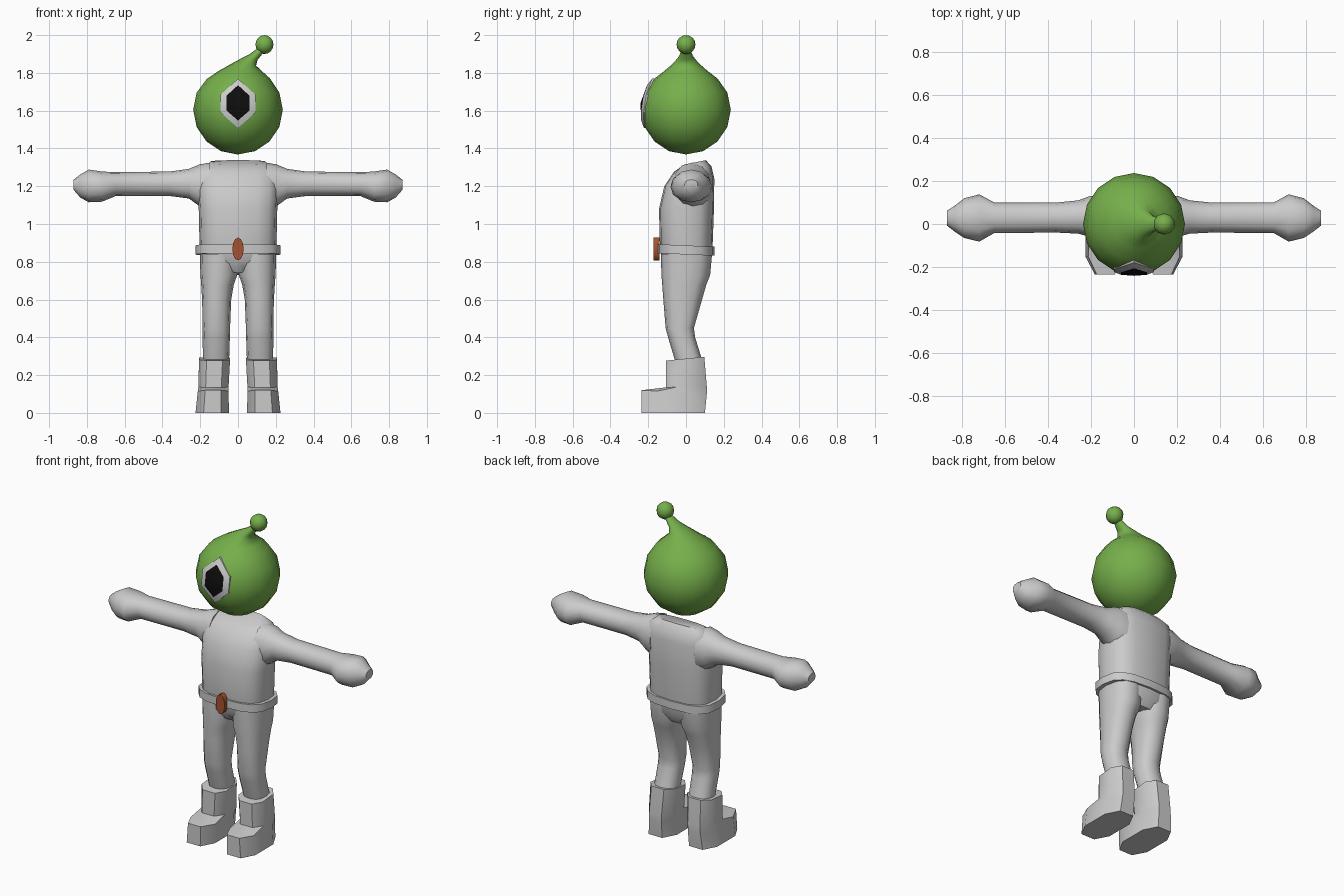
import bpy, bmesh, math
from mathutils import Vector

if "Cube" in bpy.data.objects:
    bpy.data.objects.remove(bpy.data.objects["Cube"])


def material(name, rgb):
    m = bpy.data.materials.new(name)
    m.diffuse_color = (*rgb, 1)
    m.use_nodes = True
    m.node_tree.nodes["Principled BSDF"].inputs["Base Color"].default_value = m.diffuse_color
    return m


SUIT = material("suit grey", (0.60, 0.60, 0.60))
GREEN = material("skin green", (0.18, 0.43, 0.07))
WHITE = material("eye white", (0.60, 0.60, 0.60))
BLACK = material("pupil black", (0.004, 0.004, 0.004))
RUST = material("buckle rust", (0.38, 0.085, 0.028))


def finish(bm, name, mats, angle=40):
    bmesh.ops.remove_doubles(bm, verts=bm.verts, dist=0.0015)
    bmesh.ops.recalc_face_normals(bm, faces=bm.faces)
    me = bpy.data.meshes.new(name)
    bm.to_mesh(me)
    bm.free()
    ob = bpy.data.objects.new(name, me)
    bpy.context.collection.objects.link(ob)
    for m in mats:
        me.materials.append(m)
    bpy.ops.object.select_all(action='DESELECT')
    ob.select_set(True)
    bpy.context.view_layer.objects.active = ob
    bpy.ops.object.shade_smooth_by_angle(angle=math.radians(angle))
    return ob


def ring(a, b, h, n=12, power=1.0):
    """Closed section through opposite points a and b, with half width vector h."""
    a, b, h = Vector(a), Vector(b), Vector(h)
    c, u = (a + b) / 2, (b - a) / 2
    def sp(v):
        return math.copysign(abs(v) ** power, v)
    pts = []
    for i in range(n):
        t = 2 * math.pi * (i + 0.5 * (n == 8)) / n
        k = 1 / math.cos(math.pi / n) if n == 8 else 1
        pts.append(c + u * sp(min(1, max(-1, k * math.cos(t))))
                   + h * sp(min(1, max(-1, k * math.sin(t)))))
    return pts


def loft(name, rings, mat, angle=40):
    bm = bmesh.new()
    loops = [[bm.verts.new(p) for p in r] for r in rings]
    n = len(loops[0])
    for lo, hi in zip(loops, loops[1:]):
        for i in range(n):
            j = (i + 1) % n
            bm.faces.new((lo[i], lo[j], hi[j], hi[i]))
    bm.faces.new(loops[0])
    bm.faces.new(loops[-1])
    return finish(bm, name, [mat], angle)


# Head: round below, drawn out into a bent stalk above
R, HZ = 0.237, 1.605
head = []
for lat in (-89.9, -67.5, -45, -22.5, 0, 22.5):
    r, z = R * math.cos(math.radians(lat)), HZ + R * math.sin(math.radians(lat))
    head.append(ring((-r, 0, z), (r, 0, z), (0, r, 0), 16))
for xl, zl, xr, zr, ry in ((-0.165, 1.768, 0.168, 1.772, 0.167),
                           (-0.10, 1.812, 0.128, 1.808, 0.115),
                           (-0.005, 1.865, 0.096, 1.838, 0.067),
                           (0.06, 1.898, 0.103, 1.868, 0.040),
                           (0.11, 1.935, 0.138, 1.912, 0.022)):
    head.append(ring((xl, 0, zl), (xr, 0, zr), (0, ry, 0), 16))
loft("head", head, GREEN, 60)

# Ball on the stalk
bm = bmesh.new()
bmesh.ops.create_uvsphere(bm, u_segments=10, v_segments=8, radius=0.05)
bmesh.ops.translate(bm, verts=bm.verts, vec=(0.14, 0, 1.95))
finish(bm, "stalk_ball", [GREEN], 60)

# Eye: curved six sided plate, black inside and white around
bm = bmesh.new()


def eye_loop(w, top, hi, lo, bottom, rad):
    pts = ((0, top), (w, hi), (w, lo), (0, bottom), (-w, lo), (-w, hi))
    return [bm.verts.new((x, -math.sqrt(rad ** 2 - x * x - (z - HZ) ** 2), z)) for x, z in pts]


skirt = eye_loop(0.092, 1.769, 1.685, 1.59, 1.508, 0.226)
outer = eye_loop(0.092, 1.769, 1.685, 1.59, 1.508, 0.243)
inner = eye_loop(0.06, 1.735, 1.68, 1.60, 1.548, 0.244)
mid = bm.verts.new((0, -0.241, 1.64))
for i in range(6):
    j = (i + 1) % 6
    bm.faces.new((skirt[i], skirt[j], outer[j], outer[i]))
    bm.faces.new((outer[i], outer[j], inner[j], inner[i]))
    bm.faces.new((inner[i], inner[j], mid)).material_index = 1
finish(bm, "eye", [WHITE, BLACK])

# Torso and hips: front height, back height, half width, front y, back y
torso = ((0.745, 0.73, 0.13, -0.09, 0.10), (0.80, 0.78, 0.19, -0.125, 0.13),
         (0.87, 0.86, 0.203, -0.138, 0.14), (1.08, 1.08, 0.208, -0.143, 0.148),
         (1.20, 1.24, 0.215, -0.115, 0.15), (1.275, 1.305, 0.20, -0.065, 0.135),
         (1.315, 1.338, 0.15, -0.01, 0.105))
loft("torso", [ring((0, y0, zf), (0, y1, zb), (w, 0, 0), 16, 0.7)
               for zf, zb, w, y0, y1 in torso], SUIT, 50)

# Belt
loft("belt", [ring((0, -0.15, zf), (0, 0.15, zb), (0.225, 0, 0), 16, 0.7)
              for zf, zb in ((0.845, 0.832), (0.893, 0.88))], SUIT)

# Buckle: tall eight sided plate
loft("buckle", [ring((0, y, 0.808), (0, y, 0.928), (0.03, 0, 0), 12)
                for y in (-0.172, -0.14)], RUST)

for s, side in ((1, "left"), (-1, "right")):
    # Arm and mitten: x, y range, z range
    arm = ((0.15, -0.07, 0.135, 1.07, 1.325), (0.205, -0.06, 0.13, 1.095, 1.315),
           (0.26, -0.045, 0.11, 1.135, 1.292), (0.36, -0.04, 0.10, 1.148, 1.278),
           (0.65, -0.042, 0.10, 1.147, 1.274), (0.72, -0.082, 0.138, 1.118, 1.278),
           (0.79, -0.065, 0.12, 1.115, 1.288), (0.835, -0.035, 0.085, 1.14, 1.262),
           (0.87, -0.008, 0.062, 1.18, 1.235))
    loft(side + "_arm", [ring((s * x, (y0 + y1) / 2, z0), (s * x, (y0 + y1) / 2, z1),
                              (0, (y1 - y0) / 2, 0), 12, 0.9)
                         for x, y0, y1, z0, z1 in arm], SUIT, 50)

    # Leg: height, inner x, outer x, front y, back y
    leg = ((0.84, 0.002, 0.202, -0.133, 0.138), (0.73, 0.004, 0.199, -0.13, 0.128),
           (0.68, 0.022, 0.195, -0.126, 0.108), (0.60, 0.036, 0.19, -0.12, 0.085),
           (0.45, 0.042, 0.187, -0.108, 0.042), (0.40, 0.043, 0.187, -0.095, 0.048),
           (0.25, 0.048, 0.186, -0.05, 0.095))
    loft(side + "_leg", [ring((s * (a + b) / 2, y0, z), (s * (a + b) / 2, y1, z),
                              ((b - a) / 2, 0, 0), 12, 0.85)
                         for z, a, b, y0, y1 in leg], SUIT, 50)

    # Boot: front height, back height, inner x, outer x, front y, back y
    boot = ((0, 0, 0.048, 0.225, -0.235, 0.10), (0.12, 0.10, 0.05, 0.213, -0.235, 0.11),
            (0.135, 0.14, 0.05, 0.21, -0.105, 0.11), (0.277, 0.297, 0.042, 0.206, -0.105, 0.097))
    loft(side + "_boot", [ring((s * (a + b) / 2, y0, zf), (s * (a + b) / 2, y1, zb),
                               ((b - a) / 2, 0, 0), 8, 0.75)
                          for zf, zb, a, b, y0, y1 in boot], SUIT, 50)
